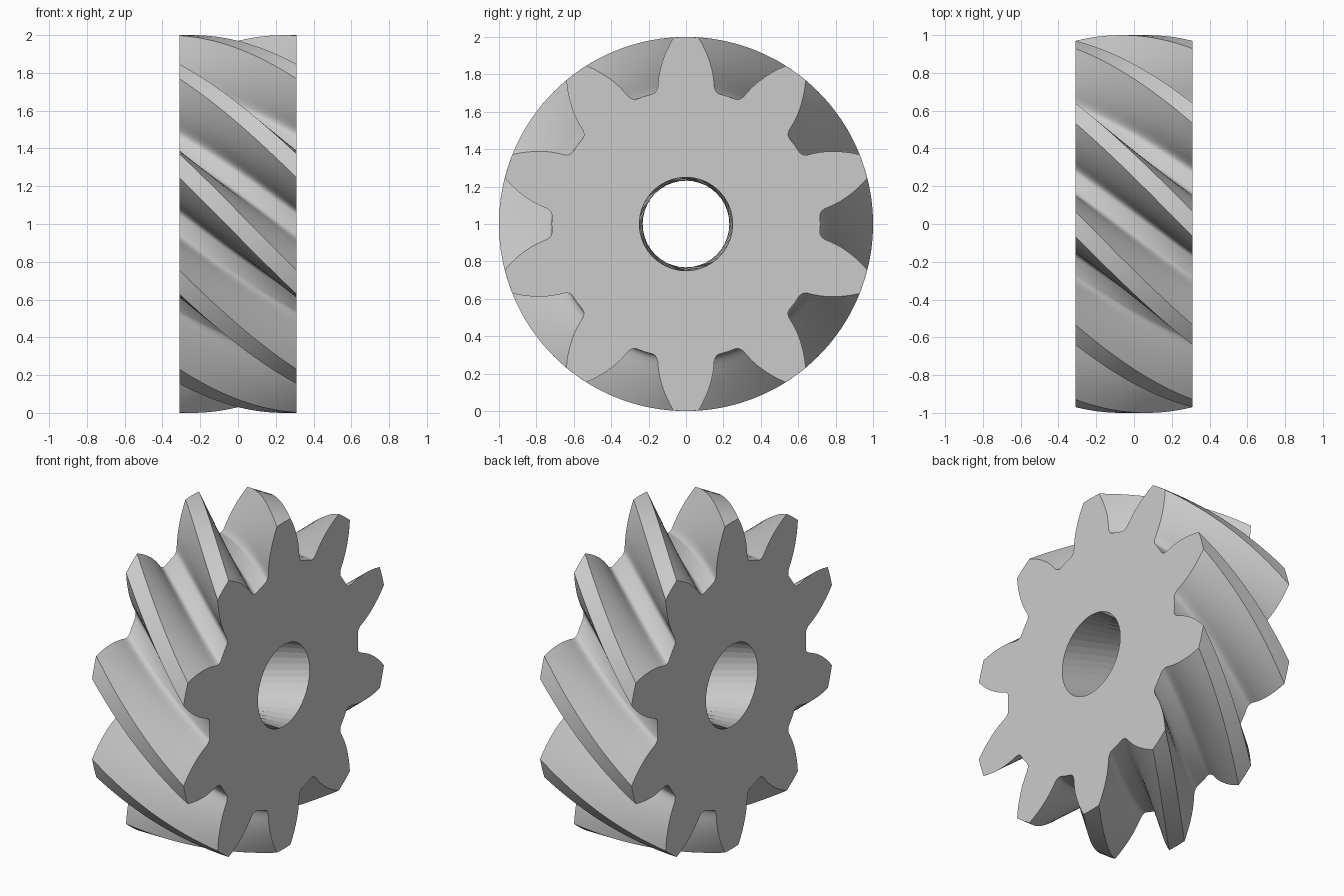
import bpy, bmesh
from math import sin, cos, asin, pi, radians

cube = bpy.data.objects.get("Cube")
if cube:
    bpy.data.objects.remove(cube, do_unlink=True)

TEETH, STEPS, BORE_PER_TOOTH = 10, 28, 4
HALF_WIDTH, BORE = 0.31, 0.25
PITCH = 2 * pi / TEETH

# Plain metal colour
metal = bpy.data.materials.new("grey_metal")
metal.use_nodes = True
metal.diffuse_color = (0.6, 0.6, 0.6, 1)
metal.node_tree.nodes["Principled BSDF"].inputs["Base Color"].default_value = (0.6, 0.6, 0.6, 1)

# One tooth: (radius, half thickness) from root fillet to tip
flank = [(0.718, 0.176), (0.722, 0.165), (0.731, 0.157), (0.747, 0.151),
         (0.775, 0.149), (0.81, 0.144), (0.84, 0.138), (0.87, 0.129),
         (0.9, 0.118), (0.93, 0.105), (0.965, 0.087), (1.0, 0.066)]
half = [(0.718, PITCH / 2)] + [(r, asin(w / r)) for r, w in flank]
tooth = [(r, -a) for r, a in half] + [(1.0, 0)] + half[:0:-1]
outline = [(r, a + pi / 2 + k * PITCH) for k in range(TEETH) for r, a in tooth]
n, per = len(outline), len(tooth)
bores = TEETH * BORE_PER_TOOTH

bm = bmesh.new()


def ring(points, x, turn=0):
    return [bm.verts.new((x, r * cos(a + turn), 1 + r * sin(a + turn))) for r, a in points]


def skin(a, b):
    count = len(a)
    for i in range(count):
        j = (i + 1) % count
        bm.faces.new((a[i], a[j], b[j], b[i]))


# Helical teeth: the outline turns by one pitch across the width
rings = []
for s in range(STEPS + 1):
    t = s / STEPS
    rings.append(ring(outline, HALF_WIDTH * (2 * t - 1), PITCH * (t - 1)))
for a, b in zip(rings, rings[1:]):
    skin(a, b)

# Shaft hole
hole = [(BORE, pi / 2 - PITCH / 2 + i * 2 * pi / bores) for i in range(bores)]
holes = [ring(hole, -HALF_WIDTH, -PITCH), ring(hole, HALF_WIDTH)]
skin(*holes)

# End faces, one sector per tooth
for outer, inner in ((rings[0], holes[0]), (rings[-1], holes[1])):
    for k in range(TEETH):
        rim = [outer[(k * per + i) % n] for i in range(per + 1)]
        arc = [inner[(k * BORE_PER_TOOTH + i) % bores] for i in range(BORE_PER_TOOTH + 1)]
        bm.faces.new(rim + arc[::-1])

# The hole and teeth share the end faces; straighten the hole's walls
bmesh.ops.recalc_face_normals(bm, faces=bm.faces[:])
mesh = bpy.data.meshes.new("helical_gear")
bm.to_mesh(mesh)
bm.free()
mesh.materials.append(metal)

gear = bpy.data.objects.new("helical_gear", mesh)
bpy.context.collection.objects.link(gear)
bpy.ops.object.select_all(action='DESELECT')
gear.select_set(True)
bpy.context.view_layer.objects.active = gear
bpy.ops.object.shade_smooth_by_angle(angle=radians(35))

# Flat facets inside the hole
for p in mesh.polygons:
    if abs(p.normal.x) < 0.5 and (p.center.y ** 2 + (p.center.z - 1) ** 2) ** 0.5 < 0.3:
        p.use_smooth = False
